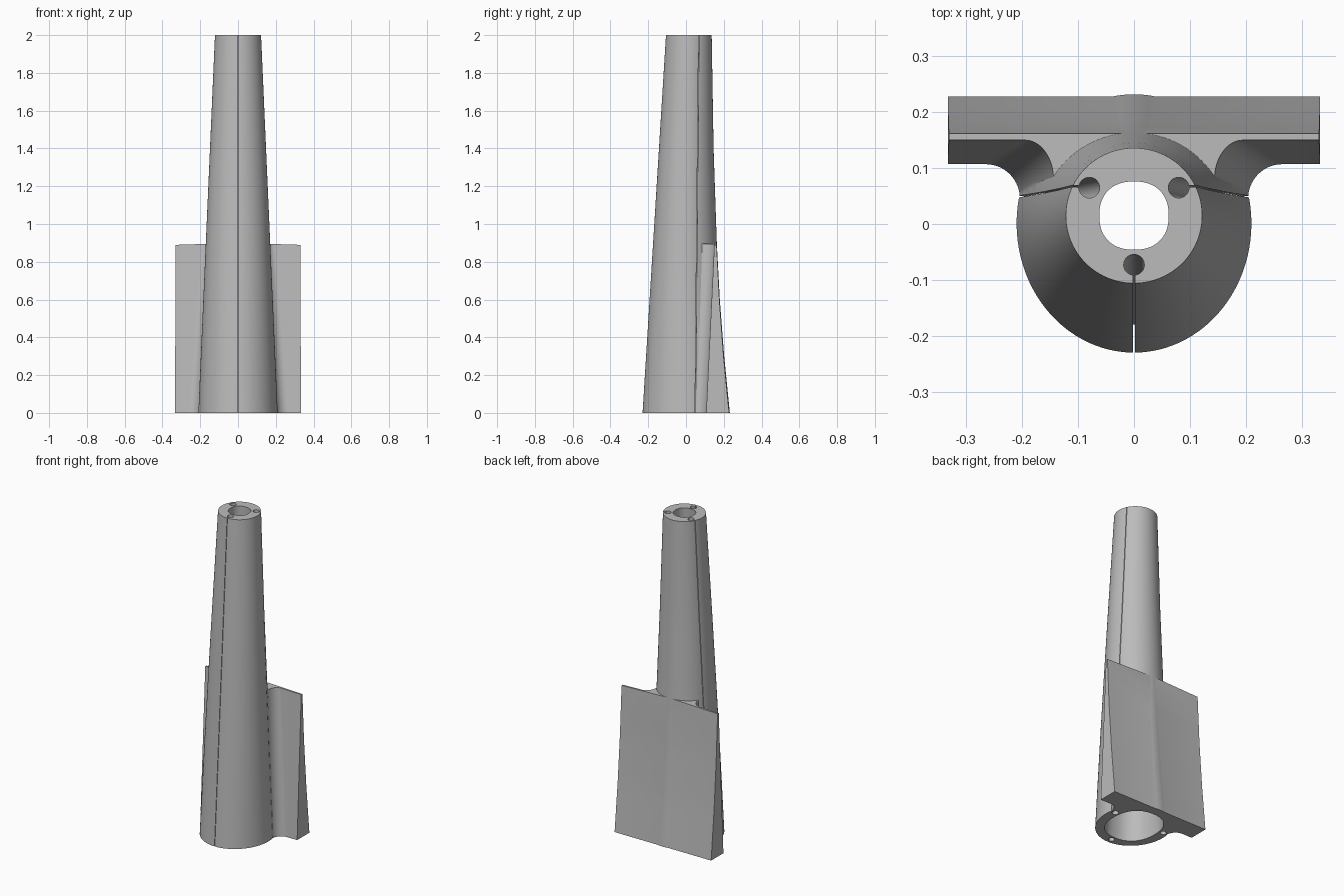
import bpy, bmesh
from math import sin, cos, pi, copysign
from mathutils import Vector

cube = bpy.data.objects.get("Cube")
if cube:
    bpy.data.objects.remove(cube, do_unlink=True)

grey = bpy.data.materials.new("plain grey")
grey.use_nodes = True
grey.diffuse_color = (0.5, 0.5, 0.5, 1)
bsdf = next(n for n in grey.node_tree.nodes if n.type == 'BSDF_PRINCIPLED')
bsdf.inputs["Base Color"].default_value = (0.5, 0.5, 0.5, 1)

HEIGHT, PLATE_TOP, WALL = 2.0, 0.9, 0.06
BACK = [(0, 0.232), (0.3, 0.202), (0.6, 0.179), (0.9, 0.163), (1.4, 0.146), (2, 0.136)]


def mix(a, b, t):
    return a + (b - a) * t


def back_edge(z):
    """Back outline of the column at height z."""
    for (z0, y0), (z1, y1) in zip(BACK, BACK[1:]):
        if z <= z1:
            return mix(y0, y1, (z - z0) / (z1 - z0))
    return BACK[-1][1]


def loft(name, rings):
    """Closed solid through a stack of equal-length rings."""
    bm = bmesh.new()
    rows = [[bm.verts.new(p) for p in ring] for ring in rings]
    n = len(rows[0])
    for low, high in zip(rows, rows[1:]):
        for i in range(n):
            j = (i + 1) % n
            bm.faces.new((low[i], low[j], high[j], high[i]))
    bm.faces.new(rows[0][::-1])
    bm.faces.new(rows[-1])
    bmesh.ops.recalc_face_normals(bm, faces=bm.faces[:])
    mesh = bpy.data.meshes.new(name)
    bm.to_mesh(mesh)
    bm.free()
    mesh.materials.append(grey)
    obj = bpy.data.objects.new(name, mesh)
    bpy.context.collection.objects.link(obj)
    return obj


def oval(z, inset=0.0, power=2.0, zpos=None, n=96):
    """Column cross-section at height z, shrunk by inset."""
    t = z / HEIGHT
    front, back = mix(-0.23, -0.106, t), back_edge(z)
    rx, ry, cy = mix(0.21, 0.122, t) - inset, (back - front) / 2 - inset, (back + front) / 2
    ring = []
    for i in range(n):
        c, s = cos(2 * pi * i / n), sin(2 * pi * i / n)
        ring.append(Vector((rx * copysign(abs(c) ** (2 / power), c),
                            cy + ry * copysign(abs(s) ** (2 / power), s),
                            z if zpos is None else zpos)))
    return ring


def combine(target, other, operation):
    mod = target.modifiers.new("cut", 'BOOLEAN')
    mod.object, mod.operation, mod.solver = other, operation, 'EXACT'
    bpy.context.view_layer.objects.active = target
    bpy.ops.object.modifier_apply(modifier=mod.name)
    bpy.data.objects.remove(other, do_unlink=True)


def plate_ring(z, side):
    """Half of the mounting plate with its concave fillet."""
    t = z / PLATE_TOP
    end, back, front = mix(0.333, 0.331, t), back_edge(z) - mix(0.004, 0.001, t), mix(0.107, 0.15, t)
    xs, xe, ye = mix(0.265, 0.195, t), mix(0.204, 0.144, t), mix(0.045, 0.08, t)
    pts = [(-0.02, back), (end, back), (end, front)]
    for i in range(15):
        a = pi / 2 * i / 14
        pts.append((xs - (xs - xe) * sin(a), ye + (front - ye) * cos(a)))
    pts.append((-0.02, ye))
    return [Vector((side * x, y, z * (1 - 0.035 * x))) for x, y in pts]


# Tapered column and mounting plate
levels = [HEIGHT * i / 20 for i in range(21)]
column = loft("tapered_column_with_plate", [oval(z) for z in levels])
for side in (1, -1):
    half = loft("plate_half", [plate_ring(PLATE_TOP * i / 9, side) for i in range(10)])
    combine(column, half, 'UNION')

# Central bore
bore_rings = [oval(0, WALL, 2.3, -0.02)] + [oval(z, WALL, 2.3) for z in levels]
bore_rings.append(oval(HEIGHT, WALL, 2.3, HEIGHT + 0.02))
combine(column, loft("bore", bore_rings), 'DIFFERENCE')

# Three rod channels inside the wall, each with a thin slit to the outside
channels = [((0, -0.198), (0, -0.073), (0, -1)),
            ((0.176, 0.046), (0.08, 0.065), (0.97, 0.1)),
            ((-0.176, 0.046), (-0.08, 0.065), (-0.97, 0.1))]
for low, high, direction in channels:
    out = Vector((*direction, 0)).normalized()
    across = Vector((-out.y, out.x, 0)) * 0.0015
    holes, slits = [], []
    for t in (-0.01, 1.01):
        c = Vector((mix(low[0], high[0], t), mix(low[1], high[1], t), HEIGHT * t))
        holes.append([c + Vector((cos(a), sin(a), 0)) * 0.0185
                      for a in (2 * pi * i / 32 for i in range(32))])
        far = c + out * 0.07
        slits.append([c - across, far - across, far + across, c + across])
    combine(column, loft("channel", holes), 'DIFFERENCE')
    combine(column, loft("slit", slits), 'DIFFERENCE')

# Smooth shading with crisp edges
bpy.ops.object.select_all(action='DESELECT')
column.select_set(True)
bpy.context.view_layer.objects.active = column
bpy.ops.object.shade_smooth_by_angle(angle=0.5)
